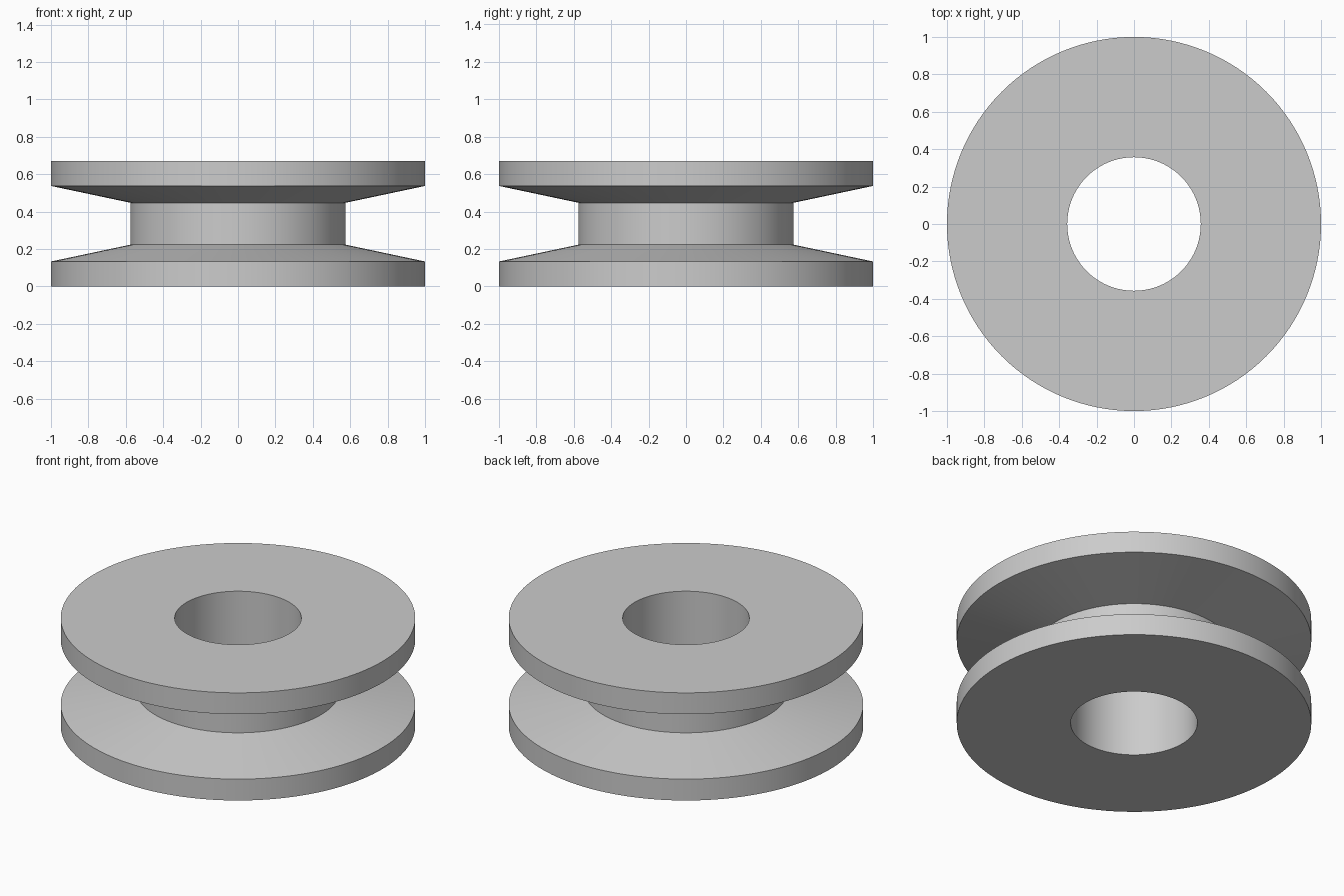
import bpy
import bmesh
import math

if "Cube" in bpy.data.objects:
    bpy.data.objects.remove(bpy.data.objects["Cube"])

SEGMENTS = 128
HEIGHT = 0.67
BORE, HUB, RIM = 0.357, 0.575, 1.0

# Plain grey finish
grey = bpy.data.materials.new("plain grey")
grey.use_nodes = True
colour = (0.6, 0.6, 0.6, 1)
grey.diffuse_color = colour
grey.node_tree.nodes["Principled BSDF"].inputs["Base Color"].default_value = colour

# Closed cross-section: lower half, then its reflection
lower = [(BORE, 0), (RIM, 0), (RIM, 0.133), (HUB, 0.223)]
profile = lower + [(r, HEIGHT - z) for r, z in reversed(lower)]

# Revolve the section into the grooved wheel with its centre bore
bm = bmesh.new()
rings = []
for r, z in profile:
    angles = [2 * math.pi * i / SEGMENTS for i in range(SEGMENTS)]
    rings.append([bm.verts.new((r * math.cos(a), r * math.sin(a), z)) for a in angles])
for ring, following in zip(rings, rings[1:] + rings[:1]):
    for i in range(SEGMENTS):
        j = (i + 1) % SEGMENTS
        bm.faces.new((ring[i], ring[j], following[j], following[i]))
bmesh.ops.recalc_face_normals(bm, faces=bm.faces)

mesh = bpy.data.meshes.new("grooved_wheel")
bm.to_mesh(mesh)
bm.free()
mesh.materials.append(grey)
wheel = bpy.data.objects.new("grooved_wheel", mesh)
bpy.context.collection.objects.link(wheel)

# Smooth round walls, crisp rims (the groove's shallow slopes stay sharp too)
bpy.ops.object.select_all(action="DESELECT")
wheel.select_set(True)
bpy.context.view_layer.objects.active = wheel
bpy.ops.object.shade_smooth_by_angle(angle=math.radians(30))
